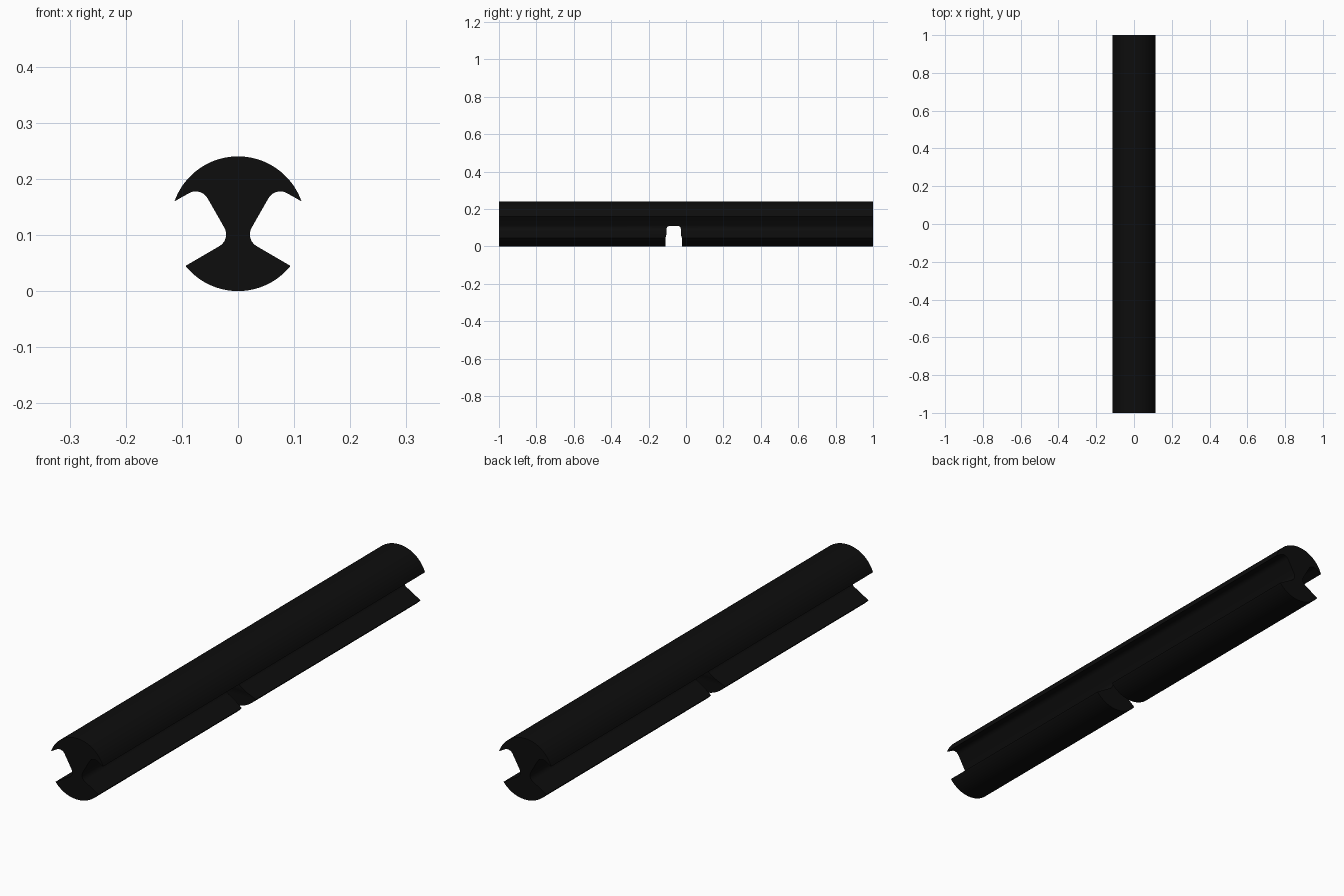
import bpy, bmesh, math
from mathutils import Vector

if "Cube" in bpy.data.objects:
    bpy.data.objects.remove(bpy.data.objects["Cube"])

R = 0.12  # outer radius of the rod


def arc(cx, cz, r, a0, a1, n):
    """Points on an arc, angles in degrees."""
    return [(cx + r * math.cos(math.radians(a0 + (a1 - a0) * i / n)),
             cz + r * math.sin(math.radians(a0 + (a1 - a0) * i / n)))
            for i in range(n + 1)]


def fillet(before, corner, after, r, n=10):
    """Round a square corner with radius r."""
    c = Vector(corner)
    u = (Vector(before) - c).normalized() * r
    v = (Vector(after) - c).normalized() * r
    o = c + u + v
    return [tuple(o - v * math.cos(t) - u * math.sin(t))
            for t in (math.pi / 2 * i / n for i in range(n + 1))]


def prism(name, points, place, depth):
    """Extrude a closed outline along a vector."""
    bm = bmesh.new()
    face = bm.faces.new([bm.verts.new(place(a, b)) for a, b in points])
    ext = bmesh.ops.extrude_face_region(bm, geom=[face])
    bmesh.ops.translate(bm, vec=depth,
                        verts=[e for e in ext["geom"] if isinstance(e, bmesh.types.BMVert)])
    bmesh.ops.recalc_face_normals(bm, faces=bm.faces)
    mesh = bpy.data.meshes.new(name)
    bm.to_mesh(mesh)
    bm.free()
    obj = bpy.data.objects.new(name, mesh)
    bpy.context.collection.objects.link(obj)
    return obj


# Right half of the cross-section: bottom arc, V groove with rounded corners, top arc
low_lip, web_corner, top_corner, high_lip = (
    (0.093, 0.0455), (0.0124, 0.092), (0.0663, 0.1866), (0.1128, 0.1598))
half = arc(0, R, R, -90, -38.8, 20)
half += fillet(low_lip, web_corner, top_corner, 0.024)
half += fillet(web_corner, top_corner, high_lip, 0.0245)
half += arc(0, R, R, 19.4, 90, 28)
outline = half + [(-x, z) for x, z in reversed(half[1:-1])]

rod = prism("grooved_rod", outline, lambda x, z: (x, -1, z), (0, 2, 0))

# Notch through the underside, slightly wider at its mouth
mid, w = -0.066, 0.038
side = [(0.044, -0.05), (0.044, 0.045), (w, 0.065)] + arc(w - 0.014, 0.094, 0.014, 0, 90, 8)
notch = [(mid + y, z) for y, z in side] + [(mid - y, z) for y, z in reversed(side)]
cutter = prism("notch_cutter", notch, lambda y, z: (-0.2, y, z), (0.4, 0, 0))

bpy.context.view_layer.objects.active = rod
rod.select_set(True)
mod = rod.modifiers.new("notch", "BOOLEAN")
mod.operation = "DIFFERENCE"
mod.solver = "EXACT"
mod.object = cutter
bpy.ops.object.modifier_apply(modifier=mod.name)
bpy.data.objects.remove(cutter)

# Smooth curved faces, crisp edges
bpy.ops.object.shade_smooth_by_angle(angle=math.radians(30))

black = bpy.data.materials.new("matte_black")
black.diffuse_color = (0.004, 0.004, 0.004, 1)
black.use_nodes = True
black.node_tree.nodes["Principled BSDF"].inputs["Base Color"].default_value = black.diffuse_color
rod.data.materials.clear()
rod.data.materials.append(black)
